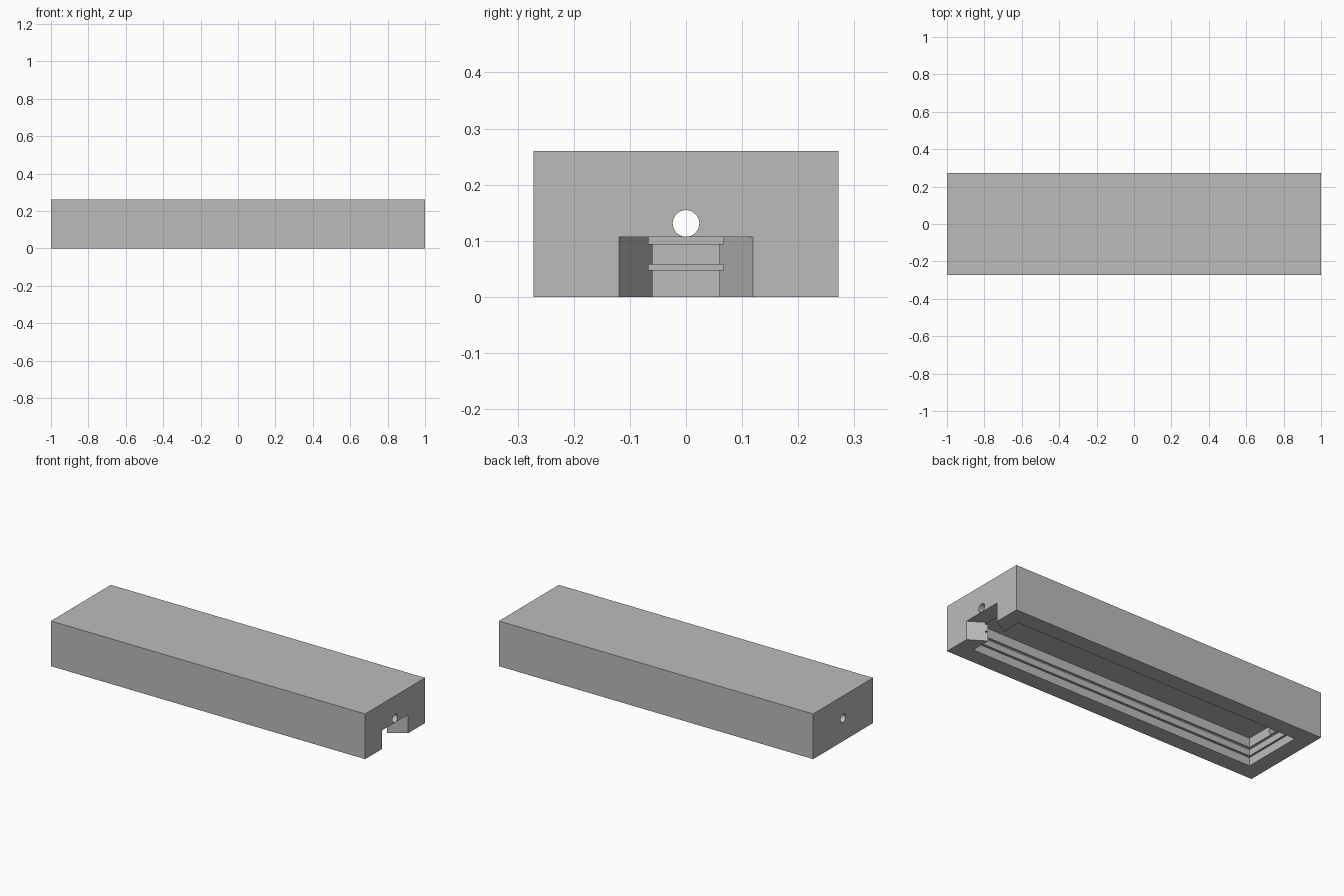
import bpy
import bmesh
import math
from mathutils import Matrix

default = bpy.data.objects.get("Cube")
if default:
    bpy.data.objects.remove(default, do_unlink=True)

HALF_L, HALF_W, HEIGHT = 1.0, 0.272, 0.26
CAV_L, CAV_W, CAV_TOP = 0.907, 0.177, 0.16
GROOVE_DEPTH = 0.011
NOTCH_TOP = 0.107

grey = bpy.data.materials.new("plain grey")
grey.use_nodes = True
colour = (0.5, 0.5, 0.5, 1)
grey.diffuse_color = colour
grey.node_tree.nodes["Principled BSDF"].inputs["Base Color"].default_value = colour


def make_object(name, bm):
    bmesh.ops.recalc_face_normals(bm, faces=bm.faces)
    mesh = bpy.data.meshes.new(name)
    bm.to_mesh(mesh)
    bm.free()
    mesh.materials.append(grey)
    obj = bpy.data.objects.new(name, mesh)
    bpy.context.collection.objects.link(obj)
    return obj


def prism(name, outline, z0, z1):
    """Extrude a plan outline between two heights."""
    bm = bmesh.new()
    face = bm.faces.new([bm.verts.new((x, y, z0)) for x, y in outline])
    top = bmesh.ops.extrude_face_region(bm, geom=[face])["geom"]
    verts = [v for v in top if isinstance(v, bmesh.types.BMVert)]
    bmesh.ops.translate(bm, verts=verts, vec=(0, 0, z1 - z0))
    return make_object(name, bm)


def block(name, hx, hy, z0, z1):
    return prism(name, [(-hx, -hy), (hx, -hy), (hx, hy), (-hx, hy)], z0, z1)


# Outer body
housing = block("housing", HALF_L, HALF_W, 0, HEIGHT)

# Cavity open at the bottom, with two slots running round its walls
cutters = [block("cavity_cutter", CAV_L, CAV_W, -0.05, CAV_TOP)]
for z0, z1 in ((0.048, 0.058), (0.094, NOTCH_TOP)):
    cutters.append(block("slot_cutter", CAV_L + GROOVE_DEPTH,
                         CAV_W + GROOVE_DEPTH, z0, z1))


# Flared notch through one end wall
def notch_half(x):
    return 0.06 + (x - CAV_L) * (0.119 - 0.06) / (HALF_L - CAV_L)


xa, xb = 0.88, 1.02
a, b = notch_half(xa), notch_half(xb)
cutters.append(prism("notch_cutter", [(xa, -a), (xb, -b), (xb, b), (xa, a)],
                     -0.05, NOTCH_TOP))

# Round hole through both end walls
bm = bmesh.new()
bmesh.ops.create_cone(bm, cap_ends=True, segments=48, radius1=0.0237,
                      radius2=0.0237, depth=2.2,
                      matrix=Matrix.Translation((0, 0, 0.131))
                      @ Matrix.Rotation(math.pi / 2, 4, 'Y'))
cutters.append(make_object("hole_cutter", bm))

# Carve the body and discard the cutters
bpy.ops.object.select_all(action='DESELECT')
bpy.context.view_layer.objects.active = housing
housing.select_set(True)
for cutter in cutters:
    cutter.hide_render = True
    mod = housing.modifiers.new("cut", 'BOOLEAN')
    mod.operation = 'DIFFERENCE'
    mod.solver = 'EXACT'
    mod.object = cutter
    bpy.ops.object.modifier_apply(modifier=mod.name)
    bpy.data.objects.remove(cutter, do_unlink=True)

bpy.ops.object.shade_smooth_by_angle(angle=math.radians(30))
